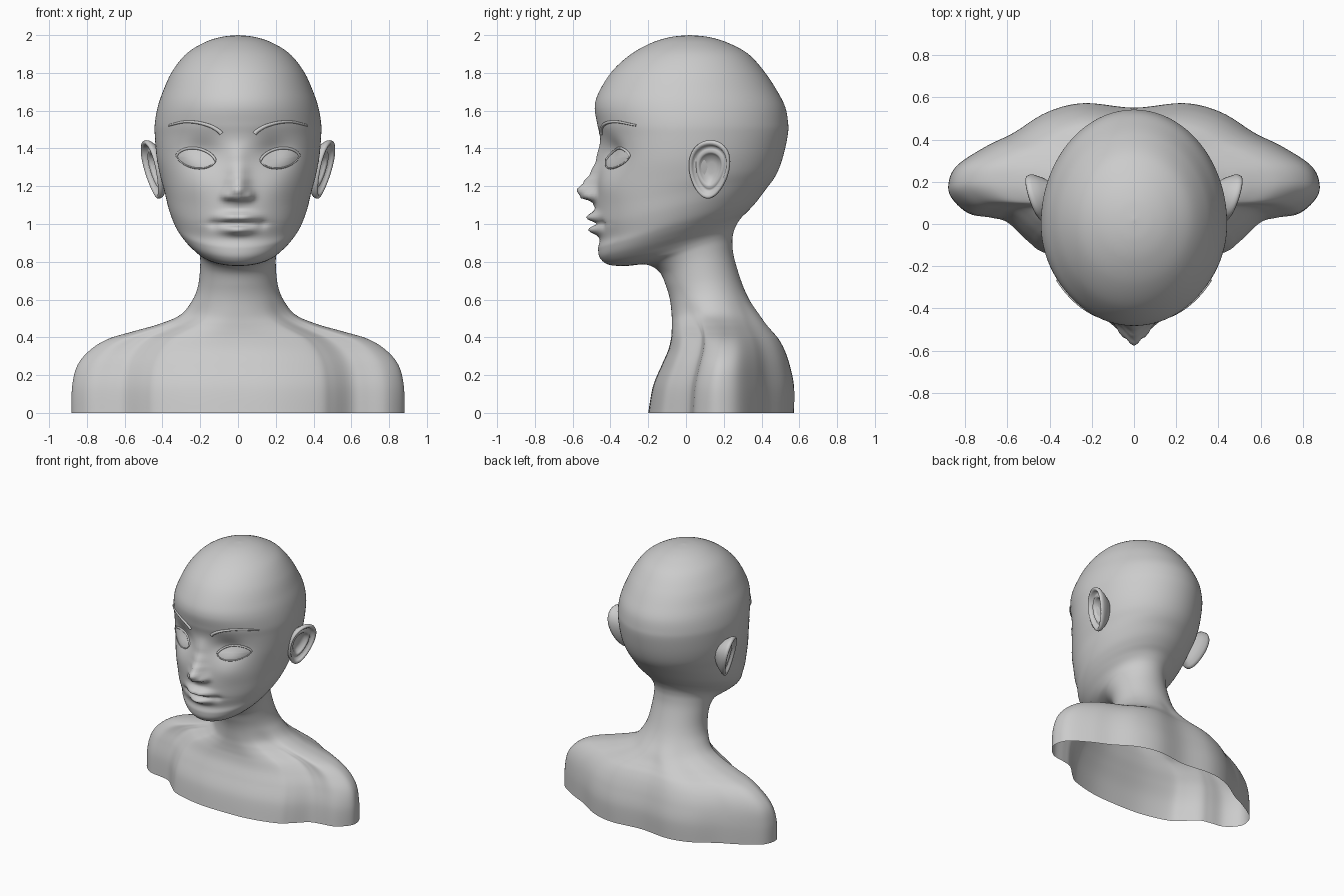
import bpy, bmesh, math
from mathutils import Vector
from mathutils.bvhtree import BVHTree

if "Cube" in bpy.data.objects:
    bpy.data.objects.remove(bpy.data.objects["Cube"])

clay = bpy.data.materials.new("clay grey")
clay.diffuse_color = (0.6, 0.6, 0.6, 1)
clay.use_nodes = True
clay.node_tree.nodes["Principled BSDF"].inputs["Base Color"].default_value = clay.diffuse_color


def catmull(pts, i, f):
    """Smooth interpolation between rows i and i+1 of a table."""
    n = len(pts) - 1
    p0, p1, p2, p3 = (pts[min(max(k, 0), n)] for k in (i - 1, i, i + 1, i + 2))
    return [0.5 * (2 * b + (c - a) * f + (2 * a - 5 * b + 4 * c - d) * f * f
                   + (3 * b - a - 3 * c + d) * f ** 3)
            for a, b, c, d in zip(p0, p1, p2, p3)]


def finish(bm, name):
    me = bpy.data.meshes.new(name)
    bm.to_mesh(me)
    me.materials.append(clay)
    me.shade_smooth()
    ob = bpy.data.objects.new(name, me)
    bpy.context.collection.objects.link(ob)
    return ob


def loft(bm, rings):
    rows = [[bm.verts.new(p) for p in r] for r in rings]
    n = len(rows[0])
    for a, b in zip(rows, rows[1:]):
        for j in range(n):
            k = (j + 1) % n
            bm.faces.new((a[j], a[k], b[k], b[j]))
    bmesh.ops.remove_doubles(bm, verts=bm.verts, dist=0.0004)
    bmesh.ops.recalc_face_normals(bm, faces=bm.faces)


# Half outline of the shoulders, front to back (x share, depth share)
SHOULDER = [(0, -1), (.25, -.97), (.48, -.84), (.57, -.70), (.68, -.47), (.77, -.41),
            (.89, -.36), (.98, -.18), (1, 0), (.955, .24), (.8, .49), (.65, .67),
            (.47, .94), (.27, 1.06), (0, 1)]
PADDED = [(-.25, -.97)] + SHOULDER + [(-.27, 1.06)]

# Torso and neck levels: z, half width, front y, back y, widest y, shoulder share
BODY = [(0, .88, -.20, .55, .19, 1), (.14, .877, -.175, .55, .19, 1),
        (.25, .85, -.13, .53, .20, 1), (.33, .785, -.095, .505, .21, 1),
        (.39, .69, -.08, .475, .21, 1), (.43, .56, -.076, .445, .20, .9),
        (.47, .42, -.075, .415, .18, .7), (.52, .305, -.076, .385, .16, .4),
        (.60, .24, -.085, .335, .13, .1)]
# Tilted head rings: front y, front z, back y, back z, half width, widest y
HEAD = [(-.105, .67, .295, .69, .21, .10), (-.14, .745, .255, .82, .20, .06),
        (-.21, .785, .245, .90, .203, .02), (-.32, .778, .25, .95, .215, -.02),
        (-.41, .785, .265, .99, .24, -.06), (-.455, .82, .29, 1.03, .28, -.08),
        (-.465, .87, .33, 1.07, .315, -.08), (-.457, .92, .375, 1.12, .342, -.06),
        (-.475, 1.0, .42, 1.18, .368, -.04), (-.48, 1.1, .465, 1.24, .388, -.02),
        (-.475, 1.2, .495, 1.3, .41, 0), (-.46, 1.32, .52, 1.38, .43, 0),
        (-.455, 1.45, .54, 1.48, .44, 0), (-.47, 1.53, .54, 1.54, .44, 0),
        (-.483, 1.62, .525, 1.62, .425, 0), (-.46, 1.70, .485, 1.70, .398, 0),
        (-.39, 1.81, .42, 1.80, .35, .01), (-.29, 1.90, .33, 1.90, .275, .02),
        (-.18, 1.96, .22, 1.96, .18, .02), (-.08, 1.99, .12, 1.99, .09, .02),
        (.02, 2.0, .02, 2.0, 0, .02)]
LEVELS = [(yf, z, yb, z, w, yc, t) for z, w, yf, yb, yc, t in BODY] + [h + (0,) for h in HEAD]
NOSE = [(1.08, 0), (1.115, .015), (1.14, .08), (1.18, .102), (1.22, .07), (1.27, .04),
        (1.34, .018), (1.45, 0)]


def bump(x, z, cx, cz, sx, sz):
    return math.exp(-((x - cx) / sx) ** 2 - ((z - cz) / sz) ** 2)


def face_shift(x, z):
    """Forward push of nose and lips, backward push of eye sockets."""
    x = abs(x)
    d = 0
    for (z0, a), (z1, b) in zip(NOSE, NOSE[1:]):
        if z0 <= z < z1:
            f = (z - z0) / (z1 - z0)
            d -= (a + (b - a) * f * f * (3 - 2 * f)) * math.exp(-(x / .052) ** 2)
    d -= .035 * bump(x, z, .06, 1.15, .025, .025)            # nostril wings
    d -= .052 * bump(x, z, .025, 1.035, .075, .026)          # upper lip
    d -= .050 * bump(x, z, 0, .968, .075, .024)              # lower lip
    d += .022 * bump(x, z, 0, 1.002, .12, .010)              # mouth line
    d += .012 * bump(x, z, .13, 1.0, .025, .025)             # mouth corners
    d += .045 * bump(x, z, .19, 1.38, .10, .075)             # eye sockets
    d -= .012 * bump(x, z, .22, 1.20, .10, .08)              # cheeks
    return d


def ring(row, half=72):
    yf, zf, yb, zb, w, yc, t = row
    right = []
    for j in range(half + 1):
        u = j / half * (len(SHOULDER) - 1)
        i = min(int(u), len(SHOULDER) - 2)
        sx, sv = catmull(PADDED, i + 1, u - i)
        a = math.pi * j / half
        x = w * (sx * t + math.sin(a) * (1 - t))
        v = sv * t - math.cos(a) * (1 - t)
        y = yc + v * ((yc - yf) if v < 0 else (yb - yc))
        z = zf + (zb - zf) * (y - yf) / max(yb - yf, 1e-5)
        if y < -.15 and z > .85:
            y += face_shift(x, z)
        right.append((x, y, z))
    return right + [(-x, y, z) for x, y, z in right[-2:0:-1]]


# Bust: one skin from the open bottom edge to the crown
rows = [catmull(LEVELS, i, s / 8) for i in range(len(LEVELS) - 1) for s in range(8)]
rows.append(LEVELS[-1])
bm = bmesh.new()
loft(bm, [ring(r) for r in rows])
skin = BVHTree.FromBMesh(bm)
finish(bm, "bust")


def on_face(x, z, lift):
    hit = skin.ray_cast(Vector((x, -2, z)), Vector((0, 1, 0)))[0]
    return Vector((x, hit.y - lift, z))


def tube(name, pts, radii, depth, closed=False):
    cu = bpy.data.curves.new(name, 'CURVE')
    cu.dimensions = '3D'
    cu.bevel_depth = depth
    cu.bevel_resolution = 2
    cu.use_fill_caps = True
    sp = cu.splines.new('POLY')
    sp.points.add(len(pts) - 1)
    for p, co, r in zip(sp.points, pts, radii):
        p.co = (*co, 1)
        p.radius = r
    sp.use_cyclic_u = closed
    sp.use_smooth = True
    cu.materials.append(clay)
    bpy.context.collection.objects.link(bpy.data.objects.new(name, cu))


BROW = [(.088, 1.478), (.105, 1.495), (.15, 1.52), (.22, 1.538), (.29, 1.54), (.365, 1.522)]
# Ear section from the root, over the rim, into the bowl (scale, outward)
EAR = [(.45, -.08), (.75, -.045), (.96, -.012), (1, .004), (.98, .016), (.91, .02),
       (.83, .01), (.76, -.010), (.68, -.008), (.60, .000), (.52, -.010), (.42, -.028),
       (.2, -.034), (0, -.034)]

for side, s in (("left", -1), ("right", 1)):
    # Almond eye, slightly domed, with a thin lid edge
    def eye_point(r, k):
        a = k / 40 * math.tau
        sn = math.sin(a)
        x = .222 + r * .1 * math.cos(a)
        z = 1.348 + r * (.012 * math.cos(a) + .052 * sn * abs(sn) ** .25)
        return on_face(s * x, z, .003 + .014 * (1 - r * r))
    bm = bmesh.new()
    loft(bm, [[eye_point(r / 6, k) for k in range(40)] for r in range(6, -1, -1)])
    finish(bm, side + "_eye")
    tube(side + "_eyelid", [eye_point(1.02, k) for k in range(40)],
         [1.2 if k < 20 else .7 for k in range(40)], .006, True)

    # Eyebrow
    path = [catmull(BROW, i, f / 6) for i in range(len(BROW) - 1) for f in range(6)] + [BROW[-1]]
    tube(side + "_eyebrow", [on_face(s * x, z, .002) for x, z in path],
         [1 - .55 * i / len(path) for i in range(len(path))], .012)

    # Ear: egg-shaped dish leaning outwards and back
    back, up = Vector((.3, .95, 0)), Vector((.24, .04, 1))
    out = back.cross(up).normalized()
    rings = []
    for sc, n in EAR:
        row = []
        for k in range(48):
            a = k / 48 * math.tau
            v = math.sin(a)
            u = math.cos(a) * (.112 + .025 * v)
            p = Vector((.447, .125, 1.29)) + back * (u * sc) + up * (.155 * v * sc) + out * n
            row.append((s * p.x, p.y, p.z))
        rings.append(row)
    bm = bmesh.new()
    loft(bm, rings)
    finish(bm, side + "_ear")
